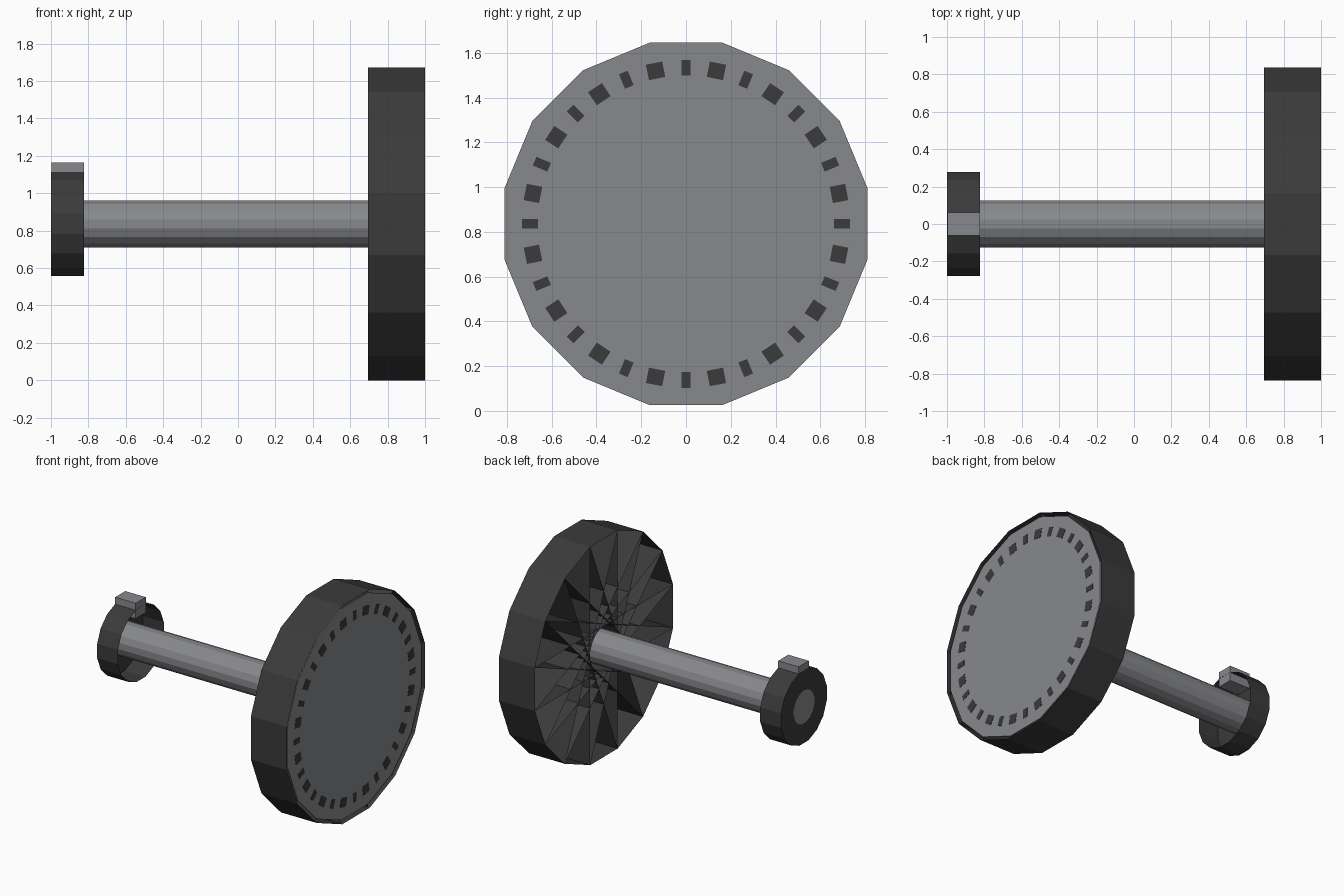
import bpy, bmesh
from math import pi, sin, cos
from mathutils import Matrix

SIDES = 16
STEP = 2 * pi / SIDES
AXIS_Z = 0.836

cube = bpy.data.objects.get("Cube")
if cube:
    bpy.data.objects.remove(cube, do_unlink=True)


def material(name, colour):
    mat = bpy.data.materials.new(name)
    mat.use_nodes = True
    mat.diffuse_color = colour
    mat.node_tree.nodes["Principled BSDF"].inputs["Base Color"].default_value = colour
    return mat


GREY = material("mid grey", (0.245, 0.248, 0.265, 1))
DARK = material("dark grey", (0.043, 0.043, 0.043, 1))


def finish(name, bm, mat):
    mesh = bpy.data.meshes.new(name)
    bm.to_mesh(mesh)
    bm.free()
    mesh.materials.append(mat)
    obj = bpy.data.objects.new(name, mesh)
    obj.location.z = AXIS_Z
    bpy.context.collection.objects.link(obj)
    return obj


def ring(bm, apothem, x):
    """Sixteen points around the x axis, with a flat side on top."""
    r = apothem / cos(STEP / 2)
    return [bm.verts.new((x, r * sin((i + 0.5) * STEP), r * cos((i + 0.5) * STEP)))
            for i in range(SIDES)]


def drum(name, apothem, x0, x1, mat, left_cap=True, right_cap=True):
    bm = bmesh.new()
    a, b = ring(bm, apothem, x0), ring(bm, apothem, x1)
    for i in range(SIDES):
        j = (i + 1) % SIDES
        bm.faces.new((a[i], b[i], b[j], a[j]))
    if left_cap:
        bm.faces.new(a)
    if right_cap:
        bm.faces.new(b[::-1])
    if left_cap or right_cap:
        bmesh.ops.recalc_face_normals(bm, faces=bm.faces)
    return finish(name, bm, mat)


def box(bm, centre, size, turn=0.0):
    mat = (Matrix.Rotation(turn, 4, 'X') @ Matrix.Translation(centre)
           @ Matrix.Diagonal((*size, 1)))
    bmesh.ops.create_cube(bm, size=1, matrix=mat)


# Large wheel: open rim, face disc and dark backing
drum("wheel_rim", 0.836, 0.695, 1.0, DARK, False, False)
drum("wheel_face", 0.81, 0.982, 0.988, GREY)
drum("wheel_backing", 0.808, 0.978, 0.982, DARK)

# Lattice of walls inside the wheel: each joins two nearly opposite rim corners
bm = bmesh.new()
near, far = ring(bm, 0.836, 0.695), ring(bm, 0.836, 0.98)
for i in range(SIDES):
    j = (i + SIDES // 2 - 1) % SIDES
    bm.faces.new((near[i], far[i], far[j], near[j]))
finish("wheel_walls", bm, DARK)

# Ring of dark marks on the wheel face, alternating small and large
bm = bmesh.new()
for i in range(2 * SIDES):
    width = 0.074 if i % 2 else 0.042
    box(bm, (0.988, 0, 0.697), (0.004, width, 0.07), i * STEP / 2)
finish("wheel_marks", bm, DARK)

# Shaft
drum("shaft", 0.125, -1.0, 0.978, GREY)

# Small collar, closed at its outer end, with a block on top
drum("collar", 0.2775, -0.999, -0.823, DARK, True, False)
bm = bmesh.new()
box(bm, (-0.911, 0, 0.27), (0.174, 0.122, 0.118))
finish("collar_block", bm, GREY)
